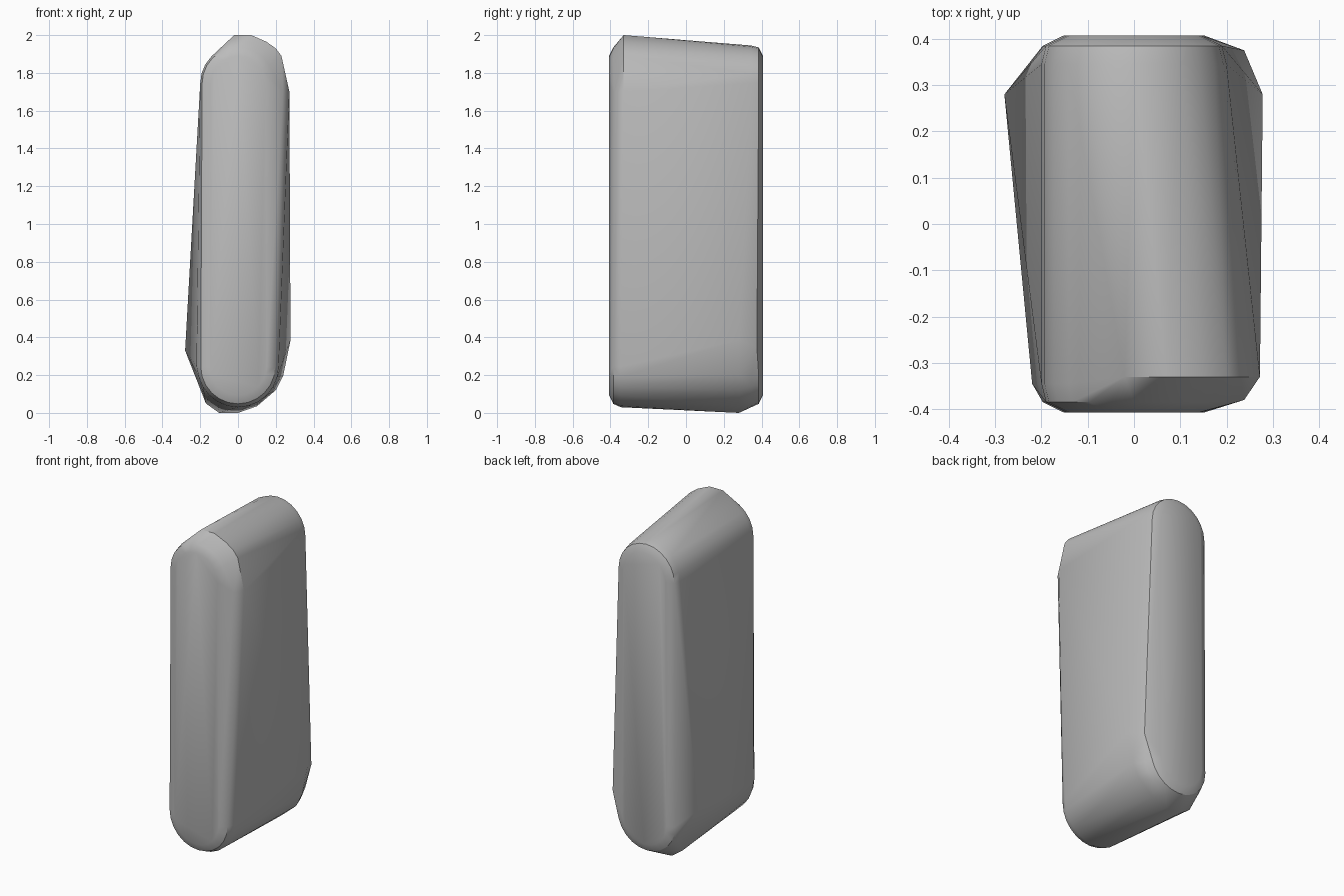
import bpy, bmesh, math

cube = bpy.data.objects.get("Cube")
if cube:
    bpy.data.objects.remove(cube, do_unlink=True)

LOW, HIGH, STEPS = 0.245, 1.745, 12   # centres of the rounded ends


def capsule_ring(y, top_radius, bottom_radius):
    """Upright capsule outline in the xz plane at depth y."""
    points = []
    for centre, radius, start in ((HIGH, top_radius, 0), (LOW, bottom_radius, math.pi)):
        for i in range(STEPS + 1):
            a = start + math.pi * i / STEPS
            points.append((radius * math.cos(a), y, centre + radius * math.sin(a)))
    return points


# Rounded slab: body, bevel and flat cap at each end
points = []
for side in (-1, 1):
    for y, top, bottom in ((0.345, 0.2, 0.215), (0.385, 0.19, 0.197), (0.407, 0.145, 0.152)):
        points += capsule_ring(side * y, top, bottom)

# Bulging shoulder at the upper front
for x, z in ((-0.02, 2.0), (0.07, 2.0), (0.15, 1.965), (0.2, 1.93), (0.23, 1.89), (0.272, 1.7)):
    points.append((x, -0.33, z))
points += [(0.238, -0.38, 1.7), (-0.22, -0.345, 0.25)]

# Bulging heel at the lower back
for x, z in ((-0.28, 0.33), (-0.17, 0.05), (-0.1, 0), (0, 0), (0.1, 0.035),
             (0.2, 0.12), (0.24, 0.2), (0.278, 0.385)):
    points.append((x, 0.28, z))
points.append((0.238, 0.375, 0.35))

# Wrap the outlines in one convex shell
bm = bmesh.new()
for p in points:
    bm.verts.new(p)
hull = bmesh.ops.convex_hull(bm, input=bm.verts)
loose = {v for v in hull["geom_interior"] + hull["geom_unused"]
         if isinstance(v, bmesh.types.BMVert)}
bmesh.ops.delete(bm, geom=list(loose), context="VERTS")
bmesh.ops.dissolve_limit(bm, angle_limit=math.radians(0.5), verts=bm.verts, edges=bm.edges)
bmesh.ops.recalc_face_normals(bm, faces=bm.faces)
mesh = bpy.data.meshes.new("rounded_slab")
bm.to_mesh(mesh)
bm.free()

grey = bpy.data.materials.new("plain grey")
grey.use_nodes = True
grey.diffuse_color = (0.5, 0.5, 0.5, 1)
grey.node_tree.nodes["Principled BSDF"].inputs["Base Color"].default_value = (0.5, 0.5, 0.5, 1)
mesh.materials.append(grey)

slab = bpy.data.objects.new("rounded_slab", mesh)
bpy.context.collection.objects.link(slab)
bpy.context.view_layer.objects.active = slab
slab.select_set(True)
bpy.ops.object.shade_smooth_by_angle(angle=math.radians(30))
